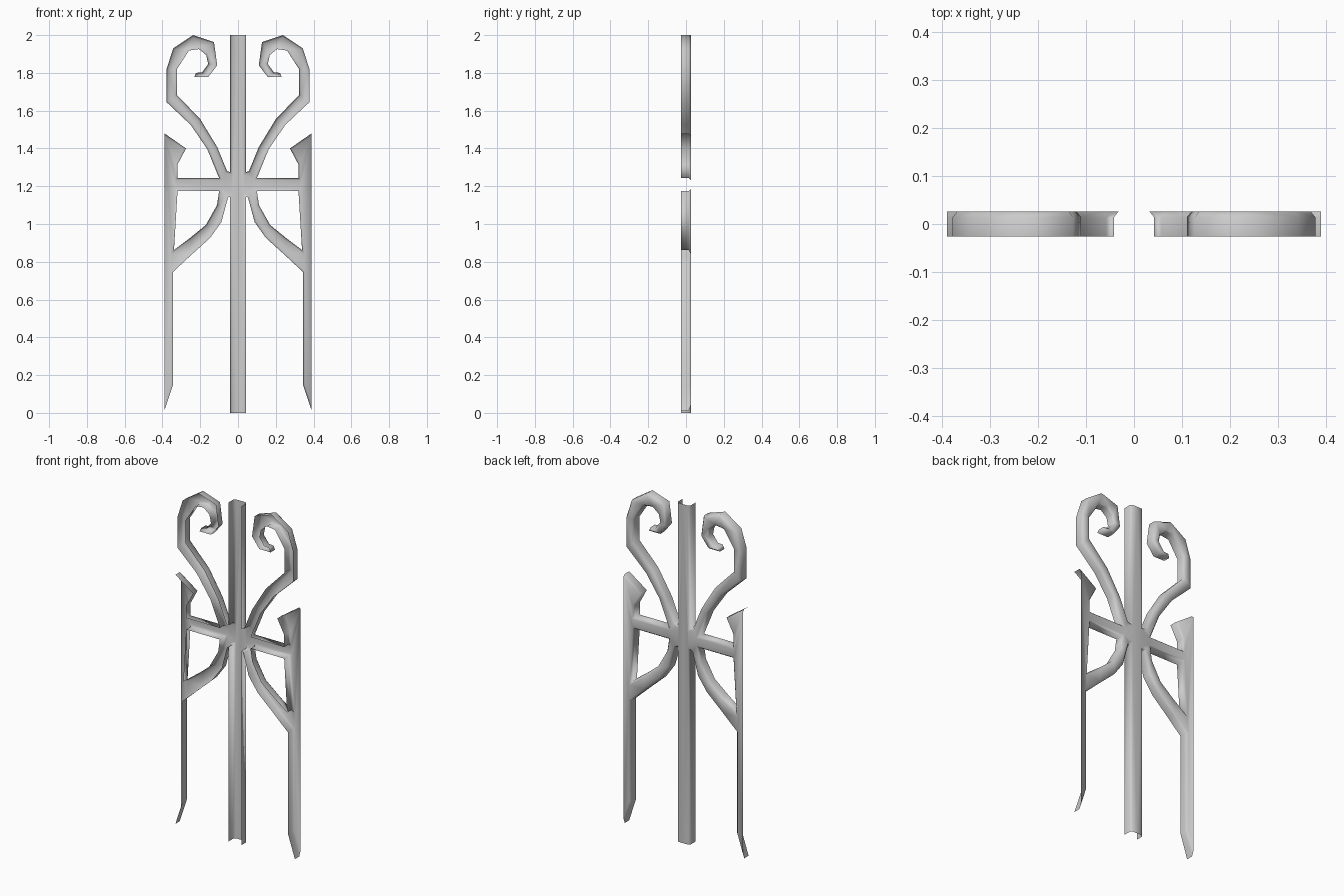
import bpy, bmesh
from mathutils import Vector
from mathutils.geometry import normal

if "Cube" in bpy.data.objects:
    bpy.data.objects.remove(bpy.data.objects["Cube"])

FRONT, SHOULDER, BACK = -0.0265, 0.014, 0.0265   # depth levels of the pressed sheet
INSET = 0.01                                     # width of the rounded shoulder
SIDE = 0.39                                      # open outer edge of the panel

# half outline (x, z): post, lower curved brace, side strap, bar, scroll
outline = [
    (0, 0), (.042, 0), (.042, 1.145),
    (.053, 1.14), (.088, 1.01), (.148, .926), (.254, .83), (.344, .746),
    (.344, .15), (SIDE, .01), (SIDE, 1.48),
    (.275, 1.40), (.32, 1.315), (.32, 1.243), (.10, 1.243),
    (.163, 1.397), (.25, 1.524), (.378, 1.645), (.378, 1.82), (.343, 1.93),
    (.238, 2.0), (.127, 1.963), (.11, 1.84), (.158, 1.778), (.232, 1.778),
    (.222, 1.80), (.19, 1.803), (.158, 1.847), (.168, 1.894), (.207, 1.926),
    (.26, 1.918), (.323, 1.82), (.323, 1.683), (.20, 1.555), (.11, 1.407),
    (.058, 1.28), (.042, 1.275), (.042, 2), (0, 2)]
# opening between bar, strap and lower brace
opening = [(.10, 1.175), (.32, 1.175), (.339, .862), (.254, .926), (.17, .995), (.111, 1.10)]


def is_open(a, b):
    return (a[0] == b[0] and a[0] in (0, SIDE)) or (a[1] == b[1] and a[1] in (0, 2))


def inset_loop(pts):
    """Shift each edge toward the material (its left side); open edges stay put."""
    lines = []
    for i, a in enumerate(pts):
        b = pts[(i + 1) % len(pts)]
        p, d = Vector(a), (Vector(b) - Vector(a)).normalized()
        shift = 0 if is_open(a, b) else INSET
        lines.append((p + Vector((-d.y, d.x)) * shift, d))
    result = []
    for i in range(len(pts)):
        (p, d), (q, e) = lines[i - 1], lines[i]
        t = (q - p).cross(e) / d.cross(e)
        result.append(p + d * t)
    return result


bm = bmesh.new()
rims = []
for pts in (outline, opening):
    n = len(pts)
    ring = lambda loop, y: [bm.verts.new((p[0], y, p[1])) for p in loop]
    rows = [ring(pts, FRONT), ring(pts, SHOULDER), ring(inset_loop(pts), BACK)]
    # side walls and rounded shoulder
    for i in range(n):
        j = (i + 1) % n
        if not is_open(pts[i], pts[j]):
            for lo, hi in zip(rows, rows[1:]):
                bm.faces.new((lo[i], lo[j], hi[j], hi[i]))
        rims.append(bm.edges.get((rows[2][i], rows[2][j]))
                    or bm.edges.new((rows[2][i], rows[2][j])))
# back web
bmesh.ops.triangle_fill(bm, edges=rims, use_beauty=True, normal=(0, 1, 0))
bmesh.ops.delete(bm, geom=[v for v in bm.verts if not v.link_faces], context='VERTS')
bmesh.ops.recalc_face_normals(bm, faces=bm.faces[:])
bm.normal_update()
if sum(f.normal.y * f.calc_area() for f in bm.faces) < 0:
    bmesh.ops.reverse_faces(bm, faces=bm.faces[:])

mesh = bpy.data.meshes.new("ironwork_panel")
bm.to_mesh(mesh)
bm.free()
panel = bpy.data.objects.new("ironwork_panel", mesh)
bpy.context.collection.objects.link(panel)

# mirrored half
mirror = panel.modifiers.new("mirror", 'MIRROR')
mirror.use_axis[0] = True
mirror.merge_threshold = 0.0005
for f in mesh.polygons:
    f.use_smooth = True
